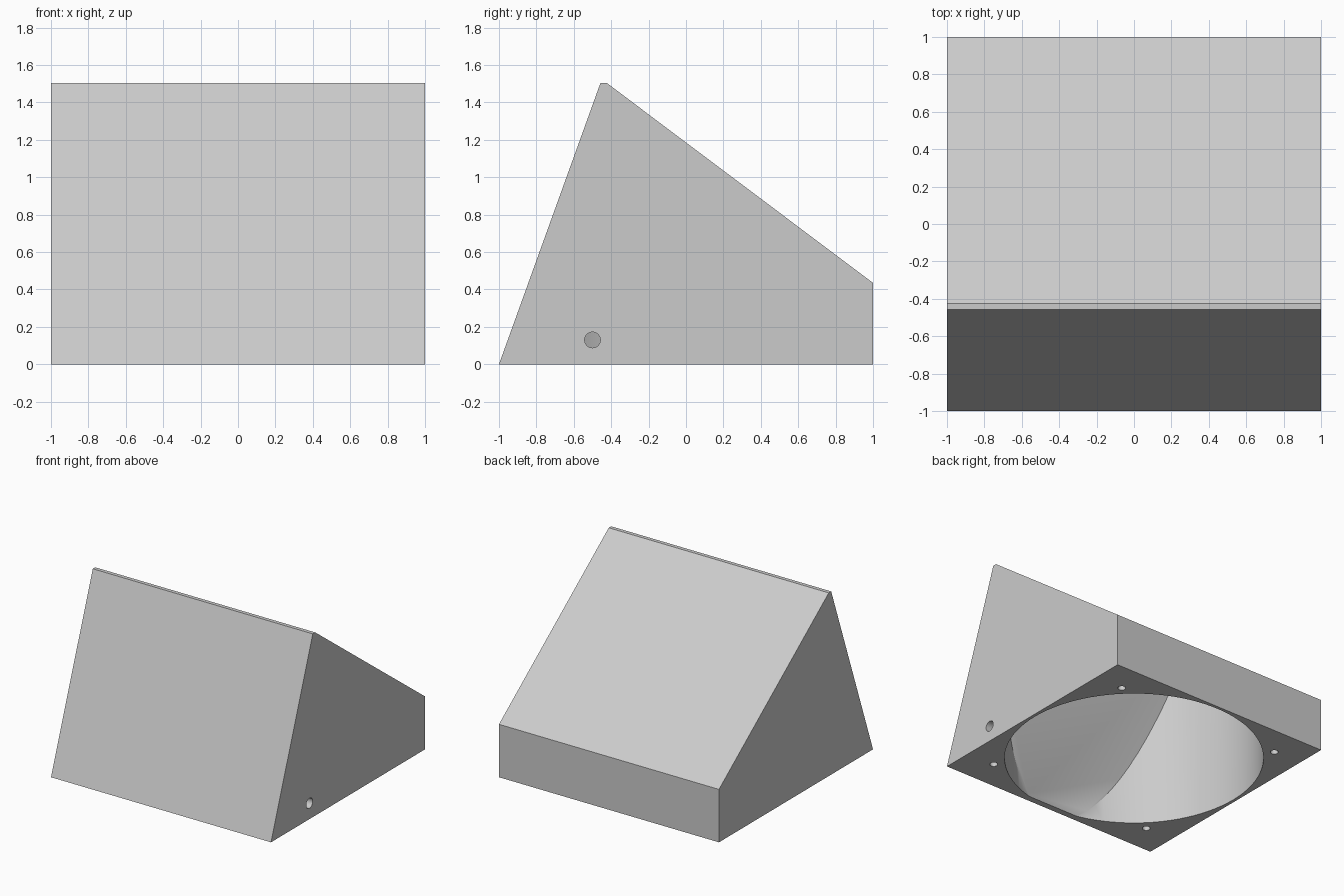
import bpy
import bmesh
import math
from mathutils import Matrix, Vector

cube = bpy.data.objects.get("Cube")
if cube:
    bpy.data.objects.remove(cube, do_unlink=True)

grey = bpy.data.materials.new("light grey")
grey.use_nodes = True
colour = (0.6, 0.6, 0.6, 1)
grey.diffuse_color = colour
grey.node_tree.nodes["Principled BSDF"].inputs["Base Color"].default_value = colour

# Side profile as (y, z)
PROFILE = [(-1, 0), (1, 0), (1, 0.435), (-0.425, 1.505), (-0.457, 1.505)]
WALL = 0.05
BORE = 0.975


def to_object(name, bm):
    bmesh.ops.recalc_face_normals(bm, faces=bm.faces[:])
    mesh = bpy.data.meshes.new(name)
    bm.to_mesh(mesh)
    bm.free()
    mesh.materials.append(grey)
    obj = bpy.data.objects.new(name, mesh)
    bpy.context.collection.objects.link(obj)
    return obj


def cylinder(radius, depth, segments, matrix):
    bm = bmesh.new()
    bmesh.ops.create_cone(bm, cap_ends=True, segments=segments, radius1=radius,
                          radius2=radius, depth=depth, matrix=matrix)
    return bm


def slice_parallel(bm, a, b):
    """Trim by the plane through profile edge a-b, moved inward by the wall."""
    (y0, z0), (y1, z1) = a, b
    normal = Vector((0, z1 - z0, y0 - y1)).normalized()
    point = Vector((0, y0, z0)) - normal * WALL
    cut = bmesh.ops.bisect_plane(bm, geom=bm.verts[:] + bm.edges[:] + bm.faces[:],
                                 plane_co=point, plane_no=normal, clear_outer=True)
    rim = [e for e in cut["geom_cut"] if isinstance(e, bmesh.types.BMEdge)]
    bmesh.ops.edgeloop_fill(bm, edges=rim)


# Wedge body
bm = bmesh.new()
side = bm.faces.new([bm.verts.new((-1, y, z)) for y, z in PROFILE])
grown = bmesh.ops.extrude_face_region(bm, geom=[side])["geom"]
bmesh.ops.translate(bm, vec=(2, 0, 0),
                    verts=[v for v in grown if isinstance(v, bmesh.types.BMVert)])
body = to_object("wedge_housing", bm)

# Round cavity, trimmed parallel to both slopes
bm = cylinder(BORE, 2, 96, Matrix.Translation((0, 0, 0.9)))
slice_parallel(bm, PROFILE[2], PROFILE[3])
slice_parallel(bm, PROFILE[4], PROFILE[0])
cutters = [to_object("cavity_cutter", bm)]

# Cable hole through the left wall
turn = Matrix.Translation((0.9, -0.5, 0.13)) @ Matrix.Rotation(math.pi / 2, 4, "Y")
cutters.append(to_object("cable_hole_cutter", cylinder(0.042, 0.4, 32, turn)))

# Screw holes in the base corners
for sx in (-1, 1):
    for sy in (-1, 1):
        place = Matrix.Translation((sx * 0.75, sy * 0.75, 0))
        cutters.append(to_object("screw_hole_cutter", cylinder(0.03, 0.4, 24, place)))

# Cut everything out of the body
bpy.context.view_layer.objects.active = body
for cutter in cutters:
    cutter.hide_render = True
    mod = body.modifiers.new("cut", "BOOLEAN")
    mod.operation = "DIFFERENCE"
    mod.solver = "EXACT"
    mod.object = cutter
    bpy.ops.object.modifier_apply(modifier=mod.name)
    bpy.data.objects.remove(cutter, do_unlink=True)

bpy.ops.object.select_all(action="DESELECT")
body.select_set(True)
bpy.ops.object.shade_smooth_by_angle(angle=math.radians(30))
